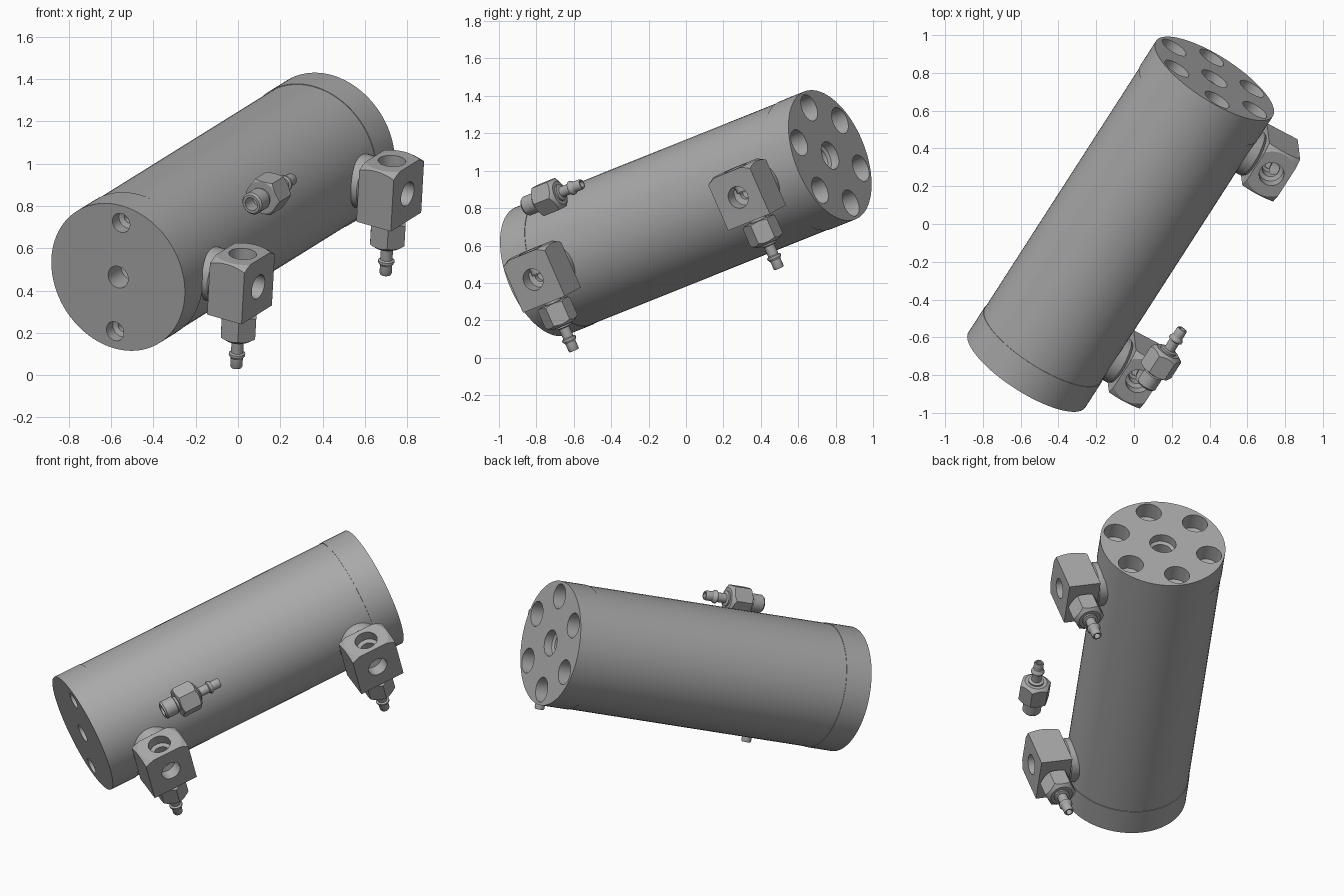
import bpy, bmesh
from math import sin, cos, pi, tau
from mathutils import Vector, Matrix

if "Cube" in bpy.data.objects:
    bpy.data.objects.remove(bpy.data.objects["Cube"])

steel = bpy.data.materials.new("plain_grey_metal")
steel.use_nodes = True
GREY = (0.4, 0.4, 0.4, 1)
steel.diffuse_color = GREY
steel.node_tree.nodes["Principled BSDF"].inputs["Base Color"].default_value = GREY

# Assembly frame: X = side the ports face, Y = along the barrel, Z = away from the hoses
start, end = Vector((-0.567, -0.772, 0.464)), Vector((0.426, 0.77, 1.082))
along = (end - start).normalized()
up = Vector((0.065, -0.379, 0.923))
up = (up - along * up.dot(along)).normalized()
side = along.cross(up)
FRAME = Matrix((side, along, up)).transposed().to_4x4()
FRAME.translation = start
LENGTH = (end - start).length

RADIUS = 0.368
CAP = 0.165
BLOCK = Vector((0.19, 0.28, 0.29))
X, Y, Z = Vector((1, 0, 0)), Vector((0, 1, 0)), Vector((0, 0, 1))


def finish(name, bm, loc, axis=Z):
    bmesh.ops.recalc_face_normals(bm, faces=bm.faces)
    mesh = bpy.data.meshes.new(name)
    bm.to_mesh(mesh)
    bm.free()
    mesh.materials.append(steel)
    obj = bpy.data.objects.new(name, mesh)
    bpy.context.collection.objects.link(obj)
    turn = axis.to_track_quat('Z', 'Y').to_matrix().to_4x4()
    obj.matrix_world = FRAME @ Matrix.Translation(loc) @ turn
    return obj


def lathe(name, profile, loc, axis, sides=48):
    """Turn (radius, distance) points about an axis; both ends are capped."""
    bm = bmesh.new()
    rings = [[bm.verts.new((r * cos(tau * i / sides), r * sin(tau * i / sides), t))
              for i in range(sides)] for r, t in profile]
    for a, b in zip(rings, rings[1:]):
        for i in range(sides):
            j = (i + 1) % sides
            bm.faces.new((a[i], a[j], b[j], b[i]))
    bm.faces.new(rings[0])
    bm.faces.new(rings[-1])
    return finish(name, bm, loc, axis)


def activate(obj):
    bpy.ops.object.select_all(action='DESELECT')
    obj.select_set(True)
    bpy.context.view_layer.objects.active = obj


def combine(obj, cutter, operation='DIFFERENCE'):
    cutter.hide_render = True
    mod = obj.modifiers.new("cut", 'BOOLEAN')
    mod.operation, mod.solver, mod.object = operation, 'EXACT', cutter
    bpy.context.view_layer.update()
    activate(obj)
    bpy.ops.object.modifier_apply(modifier=mod.name)
    bpy.data.objects.remove(cutter)


def smooth(obj):
    activate(obj)
    bpy.ops.object.shade_smooth_by_angle(angle=pi / 6)


def drill(obj, loc, axis, r, depth, inner, inner_depth):
    """Stepped hole: a wide bore with a narrower one at its bottom."""
    profile = [(r, -0.02), (r, depth), (inner, depth + 0.01),
               (inner, inner_depth), (0.004, inner_depth + 0.01)]
    combine(obj, lathe("bore_cutter", profile, loc, axis, 32))


def fitting(name, loc, axis):
    # Threaded end, neck and hose barb turned as one piece
    smooth(lathe(name + "_barb", [
        (0.033, 0.07), (0.033, 0), (0.046, 0), (0.054, 0.01), (0.054, 0.08),
        (0.046, 0.085), (0.046, 0.105), (0.046, 0.24), (0.029, 0.245),
        (0.029, 0.3), (0.039, 0.305), (0.039, 0.315), (0.029, 0.33),
        (0.029, 0.37), (0.025, 0.378), (0.018, 0.378), (0.018, 0.3)], loc, axis, 32))
    # Hexagonal nut with turned corners
    nut = lathe(name + "_nut", [(0.094, 0.098), (0.094, 0.23)], loc, axis, 6)
    combine(nut, lathe("nut_cutter", [(0.08, 0.098), (0.1, 0.11), (0.1, 0.205),
                                      (0.065, 0.23)], loc, axis), 'INTERSECT')
    smooth(nut)


def port_block(name, s):
    centre = Vector((0.505, s, 0.01))
    # Block with turned corners at its top end
    bm = bmesh.new()
    bmesh.ops.create_cube(bm, size=1)
    bmesh.ops.scale(bm, vec=BLOCK, verts=bm.verts)
    block = finish(name + "_block", bm, centre)
    top = BLOCK.z / 2
    combine(block, lathe("block_cutter", [(0.25, -top - 0.05), (0.25, top - 0.075),
                                          (0.13, top)], centre, Z, 64), 'INTERSECT')
    drill(block, centre + Z * top, -Z, 0.066, 0.06, 0.045, 0.13)
    drill(block, centre + X * BLOCK.x / 2, -X, 0.06, 0.07, 0.03, 0.11)
    smooth(block)
    # Washer seated against the barrel
    smooth(lathe(name + "_washer", [(0.13, 0.3), (0.13, 0.395), (0.115, 0.415)],
                 Vector((0, s, 0.01)), X))
    fitting(name + "_hose", centre - Z * 0.062, -Z)


# Barrel between the two end caps
smooth(lathe("barrel", [(RADIUS - 0.003, CAP), (RADIUS - 0.003, LENGTH - CAP)],
             Vector(), Y, 64))

# Front cap: a centre hole and two countersunk holes
front_cap = lathe("front_cap", [(RADIUS, 0), (RADIUS, CAP)], Vector(), Y, 96)
drill(front_cap, Vector(), Y, 0.055, 0.12, 0.03, 0.14)
for z in (-0.28, 0.28):
    drill(front_cap, Z * z, Y, 0.048, 0.06, 0.025, 0.11)
smooth(front_cap)

# Back cap: a centre hole ringed by six bolt holes
back_cap = lathe("back_cap", [(RADIUS, LENGTH - CAP), (RADIUS, LENGTH)], Vector(), Y, 96)
back = Y * LENGTH
drill(back_cap, back, -Y, 0.078, 0.05, 0.06, 0.14)
for k in range(6):
    angle = tau * k / 6
    drill(back_cap, back + (X * sin(angle) + Z * cos(angle)) * 0.278, -Y,
          0.074, 0.1, 0.045, 0.13)
smooth(back_cap)

# Two port blocks on the side and one loose hose fitting
port_block("front_port", 0.289)
port_block("back_port", 1.665)
fitting("loose_hose", Vector((0.493, 0.365, 0.382)), Y)
